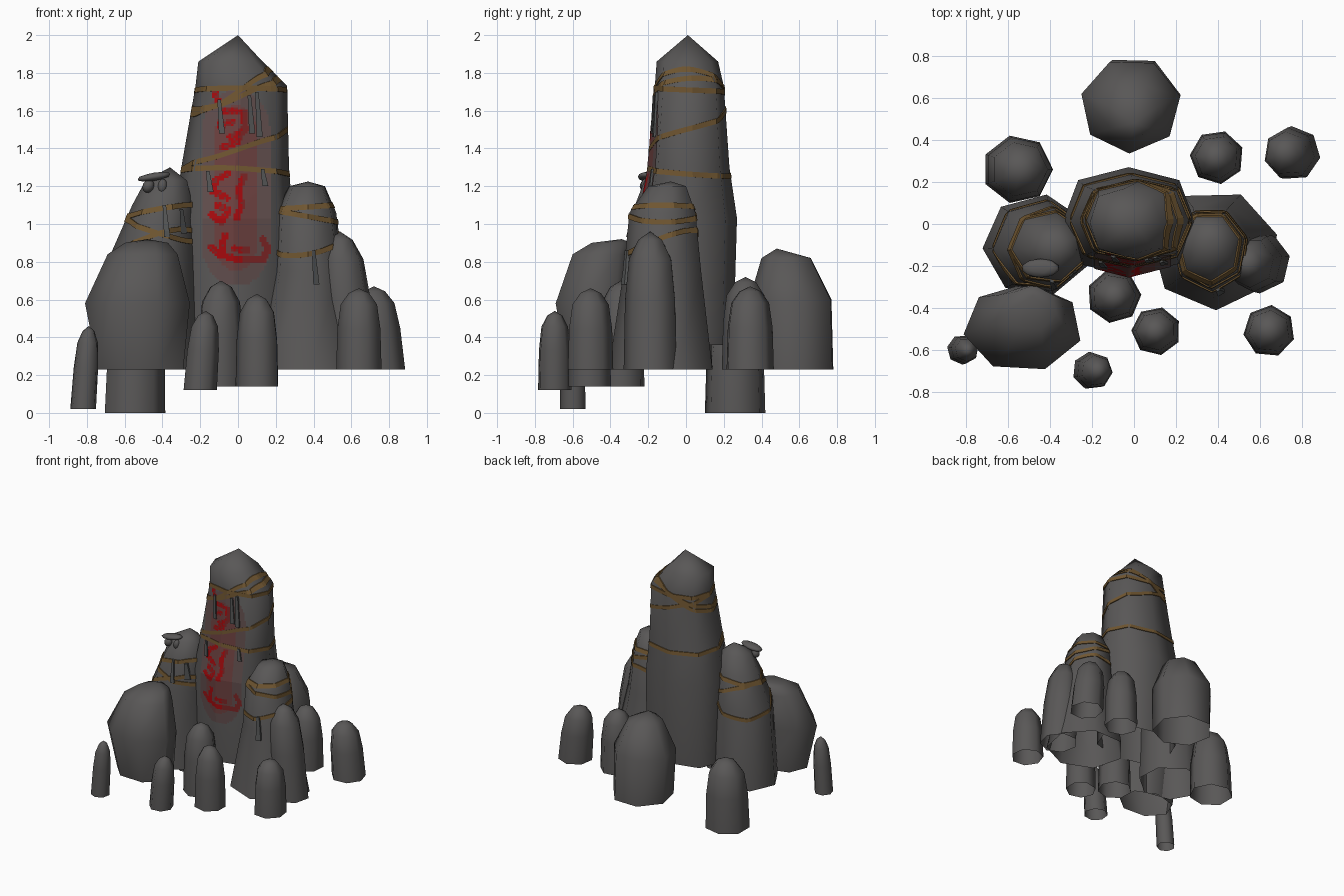
import bpy, bmesh, math, random
from mathutils import Vector
from mathutils.bvhtree import BVHTree

if "Cube" in bpy.data.objects:
    bpy.data.objects.remove(bpy.data.objects["Cube"])

random.seed(4)


def mat(name, rgb):
    m = bpy.data.materials.new(name)
    m.diffuse_color = (*rgb, 1)
    m.use_nodes = True
    m.node_tree.nodes["Principled BSDF"].inputs["Base Color"].default_value = m.diffuse_color
    return m


ROCK = mat("rock grey", (0.1, 0.096, 0.095))
ROPE = mat("rope brown", (0.16, 0.092, 0.03))
CLOTH = mat("dull cloth grey", (0.085, 0.088, 0.088))
BRIGHT = mat("bright red paint", (0.38, 0.003, 0.004))
DARK = mat("dark red paint", (0.2, 0.018, 0.018))
STAIN = mat("red stain", (0.15, 0.052, 0.05))
FAINT = mat("faint red stain", (0.118, 0.075, 0.073))


def finish(bm, name, mats, angle=None):
    bmesh.ops.recalc_face_normals(bm, faces=bm.faces)
    me = bpy.data.meshes.new(name)
    bm.to_mesh(me)
    tree = BVHTree.FromBMesh(bm)
    bm.free()
    for m in mats:
        me.materials.append(m)
    if angle:
        me.shade_smooth()
        me.set_sharp_from_angle(angle=math.radians(angle))
    bpy.context.collection.objects.link(bpy.data.objects.new(name, me))
    return tree


def rock(name, rings, apex, sides=7, turn=0.0, boxy=1.0):
    """Loft polygons that fill (z, x0, x1, y0, y1) bounds to an apex; open underneath."""
    unit = []
    for i in range(sides):
        a = turn + math.tau * i / sides
        unit.append([math.copysign(abs(v) ** boxy, v) if abs(v) > 1e-6 else 0
                     for v in (math.cos(a), math.sin(a))])
    lo = [min(u[k] for u in unit) for k in (0, 1)]
    hi = [max(u[k] for u in unit) for k in (0, 1)]
    frac = [[(u[k] - lo[k]) / (hi[k] - lo[k]) for k in (0, 1)] for u in unit]
    bm = bmesh.new()
    loops = [[bm.verts.new((x0 + f[0] * (x1 - x0), y0 + f[1] * (y1 - y0), z))
              for f in frac] for z, x0, x1, y0, y1 in rings]
    for p, q in zip(loops, loops[1:]):
        for i in range(sides):
            j = (i + 1) % sides
            bm.faces.new((p[i], p[j], q[j], q[i]))
    tip = bm.verts.new(apex)
    for i in range(sides):
        bm.faces.new((loops[-1][i], loops[-1][(i + 1) % sides], tip))
    return finish(bm, name, [ROCK], 62)


# Large rocks
pillar = rock("main_pillar", [
    (0.36, -.33, .29, -.24, .25), (1.03, -.34, .29, -.25, .27),
    (1.3, -.30, .27, -.20, .23), (1.73, -.225, .26, -.165, .2),
    (1.86, -.21, .13, -.155, .17)], (0, .01, 2.0), 8, 0, .78)
left_rock = rock("left_rock", [
    (.23, -.72, -.22, -.34, .14), (.85, -.67, -.24, -.32, .11),
    (1.1, -.56, -.24, -.27, .05), (1.23, -.49, -.27, -.22, -.01)],
    (-.36, -.1, 1.3), 7, .5)
right_rock = rock("right_rock", [
    (.23, .08, .68, -.41, .14), (.75, .18, .56, -.33, .08),
    (1.06, .2, .52, -.3, .05), (1.2, .27, .46, -.2, 0)],
    (.37, -.08, 1.225), 7, .25)
rock("front_left_boulder", [
    (.23, -.74, -.29, -.63, -.3), (.58, -.81, -.255, -.69, -.28),
    (.84, -.69, -.32, -.6, -.285), (.9, -.6, -.37, -.5, -.29)],
    (-.48, -.34, .92), 7, .6)
rock("back_boulder", [
    (.23, -.23, .22, .34, .78), (.6, -.25, .22, .335, .77),
    (.82, -.13, .12, .4, .66)], (0, .48, .87), 7, .2)

# Small bullet-shaped stones: x, y, radius, bottom, top, lean in x
stones = [(-.545, .26, .16, 0, .55, .01), (.39, .315, .125, .23, .72, 0),
          (.76, .34, .125, .23, .67, -.04), (.6, -.19, .14, .23, .96, -.06),
          (.64, -.505, .12, .23, .66, 0), (-.09, -.345, .125, .14, .7, 0),
          (.1, -.51, .113, .14, .63, 0), (-.2, -.695, .088, .12, .54, .03),
          (-.82, -.6, .068, .02, .46, .03)]
for n, (x, y, r, z0, z1, lean) in enumerate(stones):
    rings = []
    for t, k in ((0, 1), (.5, .95), (.8, .8), (.94, .45)):
        c, s = x + lean * t, r * k
        rings.append((z0 + t * (z1 - z0), c - s, c + s, y - s, y + s))
    rock(f"small_stone_{n + 1}", rings, (x + lean, y, z1), 7, n * .37)


def rope(name, tree, cx, cy, z, tx=0.0, ty=0.0, climb=0.0, start=0.0):
    """Flat band hugging a rock, tilted by tx/ty or climbing as a spiral."""
    n, h = 48, .014
    bm = bmesh.new()
    rings = []
    for i in range(n + (climb != 0)):
        a = start + math.tau * i / n
        d = Vector((math.cos(a), math.sin(a), 0))
        mid = z + tx * d.x + ty * d.y + climb * i / n
        ring = []
        for dz, off in ((-h, -.004), (-h, .007), (h, .007), (h, -.004)):
            c = Vector((cx, cy, mid + dz))
            hit = tree.ray_cast(c + d * 1.5, -d)[0]
            p = hit if hit else c + d * .15
            ring.append(bm.verts.new(p + d * off))
        rings.append(ring)
    pairs = list(zip(rings, rings[1:])) + ([] if climb else [(rings[-1], rings[0])])
    for p, q in pairs:
        for k in range(4):
            bm.faces.new((p[k], p[k - 1], q[k - 1], q[k]))
    if climb:
        bm.faces.new(rings[0])
        bm.faces.new(rings[-1])
    finish(bm, name, [ROPE])


# Ropes
rope("pillar_rope_top", pillar, 0, 0, 1.7, .12, 0)
rope("pillar_rope_cross", pillar, 0, 0, 1.69, .08, .02)
rope("pillar_rope_flat", pillar, 0, 0, 1.71, 0, -.01)
rope("pillar_rope_spiral", pillar, 0, 0, 1.29, climb=.42, start=math.pi)
rope("pillar_rope_low", pillar, 0, 0, 1.275, -.01, -.02)
rope("left_rope_top", left_rock, -.42, -.1, 1.07, .03, -.01)
rope("left_rope_cross", left_rock, -.42, -.1, .97, -.06, .02)
rope("left_rope_low", left_rock, -.42, -.1, .88, .06, -.07)
rope("right_rope_top", right_rock, .37, -.12, 1.09, .01, 0)
rope("right_rope_cross", right_rock, .37, -.12, 1.04, -.03, 0)
rope("right_rope_low", right_rock, .37, -.12, .9, .03, .06)


def strand(name, tree, x, z0, z1, w=.02, sway=0.0):
    """Cloth strip hanging against the front of a rock."""
    bm = bmesh.new()
    rows = []
    for i in range(6):
        t = i / 5
        z, c, row = z0 + (z1 - z0) * t, x + sway * t, []
        for s, off in ((-1, -.002), (-1, -.016), (1, -.016), (1, -.002)):
            px = c + s * w * (.5 + .4 * t)
            hit = tree.ray_cast(Vector((px, -2, z)), Vector((0, 1, 0)))[0]
            row.append(bm.verts.new((px, (hit.y if hit else -.2) + off, z)))
        rows.append(row)
    for p, q in zip(rows, rows[1:]):
        for k in range(4):
            bm.faces.new((p[k], p[k - 1], q[k - 1], q[k]))
    bm.faces.new(rows[0])
    bm.faces.new(rows[-1])
    finish(bm, name, [CLOTH])


# Hanging strips
for n, s in enumerate([(pillar, -.1, 1.66, 1.48), (pillar, .06, 1.68, 1.48),
                       (pillar, .1, 1.7, 1.46), (pillar, -.16, 1.28, 1.17),
                       (pillar, .13, 1.29, 1.2), (left_rock, -.39, 1.1, .93),
                       (left_rock, -.3, 1.08, .95), (right_rock, .4, .86, .68)]):
    strand(f"hanging_strip_{n + 1}", *s, w=.018, sway=.015)

# Red paint marks and stain: thin skin over the pillar front, coloured by rule
marks = [[(-.15, .88), (-.1, .84), (0, .81), (.13, .81), (.16, .87), (.13, .92)],
         [(-.07, .94), (-.09, .84)], [(-.02, .87), (.05, .86)],
         [(-.05, 1.27), (-.12, 1.23), (-.13, 1.17), (-.06, 1.14)],
         [(-.14, 1.05), (-.09, 1.01), (-.05, 1.07), (-.11, 1.1)],
         [(.03, 1.25), (.0, 1.17), (.02, 1.1), (-.01, 1.03)],
         [(-.12, 1.69), (-.1, 1.63)], [(-.08, 1.6), (.03, 1.59), (.04, 1.5), (-.04, 1.46)],
         [(-.08, 1.41), (-.01, 1.43), (.03, 1.5)], [(-.1, 1.52), (-.03, 1.54)]]


def gap(x, z):
    best, p = 9, Vector((x, z))
    for line in marks:
        for a, b in zip(line, line[1:]):
            a, b = Vector(a), Vector(b)
            t = max(0, min(1, (p - a).dot(b - a) / (b - a).length_squared))
            best = min(best, (p - a - (b - a) * t).length)
    return best


bm = bmesh.new()
step, grid = .0125, {}


def skin_vert(i, k):
    if (i, k) not in grid:
        x, z = -.2 + i * step, .68 + k * step
        hit = pillar.ray_cast(Vector((x, -2, z)), Vector((0, 1, 0)))[0]
        grid[i, k] = bm.verts.new((x, hit.y - .005, z))
    return grid[i, k]


for i in range(31):
    for k in range(84):
        x, z = -.2 + (i + .5) * step, .68 + (k + .5) * step
        spread = math.hypot((x + .01) / .18, max(0, abs(z - 1.19) - .3) / .22)
        near = gap(x, z)
        if near < .018:
            idx = 1 if x > .03 or random.random() < (.4 if z > 1.4 else .15) else 0
        elif spread < .62:
            idx = 2
        elif spread < 1:
            idx = 3
        else:
            continue
        f = bm.faces.new([skin_vert(*c) for c in ((i, k), (i + 1, k), (i + 1, k + 1), (i, k + 1))])
        f.material_index = idx
finish(bm, "red_paint", [BRIGHT, DARK, STAIN, FAINT])

# Small ledge of stone with two hanging drops on the left rock
for name, loc, size in (("ledge_cap", (-.445, -.21, 1.25), (.09, .045, .022)),
                        ("ledge_drop_left", (-.475, -.215, 1.2), (.032, .03, .035)),
                        ("ledge_drop_right", (-.4, -.215, 1.2), (.025, .025, .04))):
    bm = bmesh.new()
    bmesh.ops.create_icosphere(bm, subdivisions=2, radius=1)
    for v in bm.verts:
        v.co = Vector(loc) + Vector(a * b for a, b in zip(v.co, size))
        v.co.z += (v.co.x - loc[0]) * .15
    finish(bm, name, [ROCK], 50)
